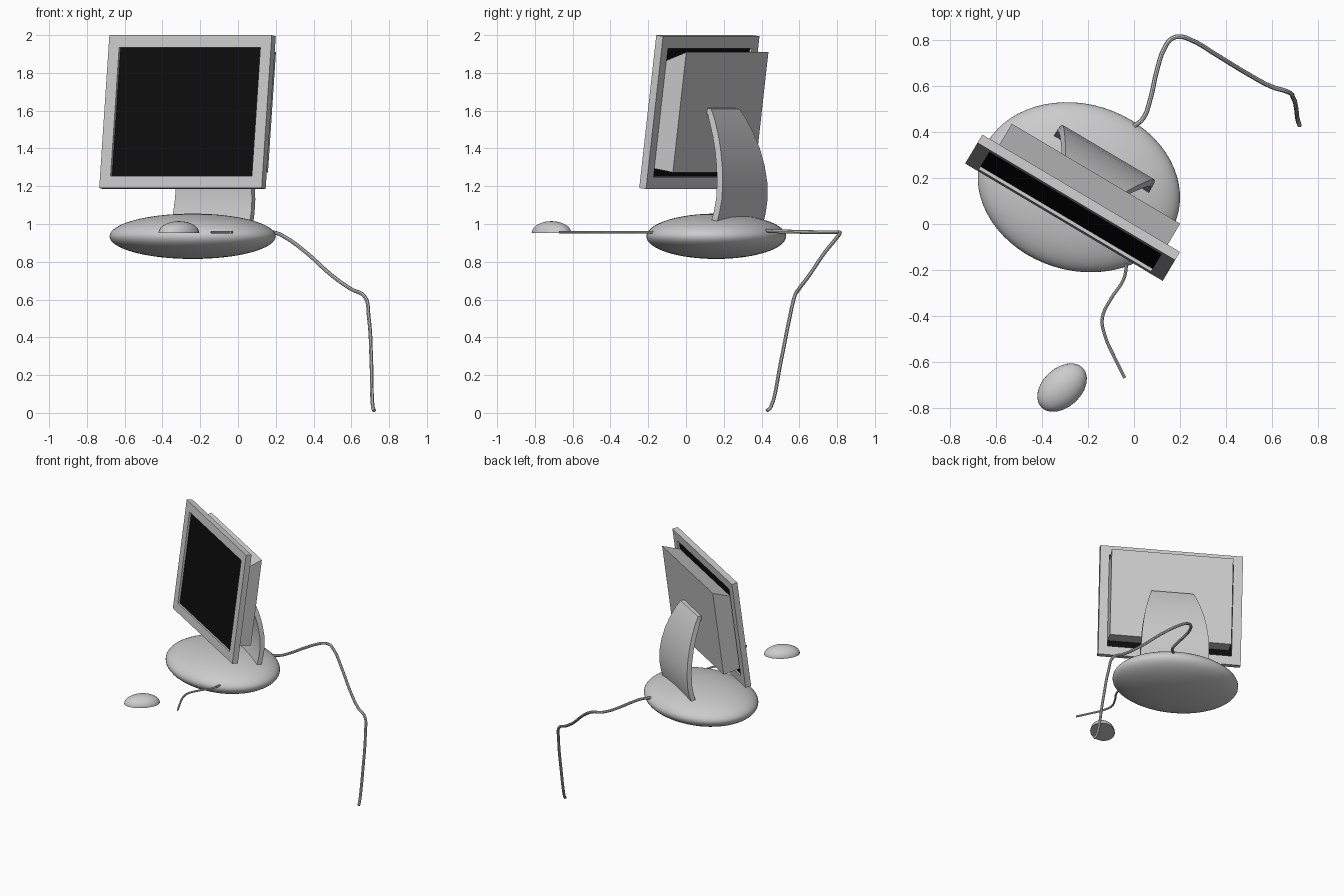
import bpy, bmesh
from math import radians
from mathutils import Matrix, Vector

cube = bpy.data.objects.get("Cube")
if cube:
    bpy.data.objects.remove(cube, do_unlink=True)


def material(name, rgb):
    m = bpy.data.materials.new(name)
    m.use_nodes = True
    col = (*rgb, 1)
    m.diffuse_color = col
    m.node_tree.nodes["Principled BSDF"].inputs["Base Color"].default_value = col
    return m


GREY = material("light_grey", (0.6, 0.6, 0.6))
BLACK = material("screen_black", (0.004, 0.004, 0.004))

# Turned placement of the computer, and the leaning placement of its display
TURN = Matrix.Translation((-0.24, 0.16, 0)) @ Matrix.Rotation(radians(-30.7), 4, 'Z')
LEAN = TURN @ Matrix.Translation((0.022, -0.1115, 1.595)) @ Matrix.Rotation(radians(-7.4), 4, 'X')


def finish(name, bm, mat, matrix=Matrix(), smooth=False):
    bmesh.ops.recalc_face_normals(bm, faces=bm.faces)
    mesh = bpy.data.meshes.new(name)
    bm.to_mesh(mesh)
    bm.free()
    mesh.materials.append(mat)
    ob = bpy.data.objects.new(name, mesh)
    bpy.context.collection.objects.link(ob)
    ob.matrix_world = matrix
    if smooth:
        smooth_by_angle(ob)
    return ob


def smooth_by_angle(ob):
    bpy.ops.object.select_all(action='DESELECT')
    ob.select_set(True)
    bpy.context.view_layer.objects.active = ob
    bpy.ops.object.shade_smooth_by_angle(angle=radians(35))


def rectangle(bm, half_w, bottom, top, y, x=0):
    return [bm.verts.new((x + sx * half_w, y, z))
            for sx, z in ((-1, bottom), (1, bottom), (1, top), (-1, top))]


def bridge(bm, a, b):
    n = len(a)
    for i in range(n):
        j = (i + 1) % n
        bm.faces.new((a[i], a[j], b[j], b[i]))


def block(name, front, back, mat, matrix):
    bm = bmesh.new()
    a, b = rectangle(bm, *front), rectangle(bm, *back)
    bridge(bm, a, b)
    bm.faces.new(a)
    bm.faces.new(b)
    return finish(name, bm, mat, matrix)


def ellipsoid(name, centre, radii, angle, segments, rings, half=False):
    bm = bmesh.new()
    bmesh.ops.create_uvsphere(bm, u_segments=segments, v_segments=rings, radius=1)
    if half:
        geom = bm.verts[:] + bm.edges[:] + bm.faces[:]
        bmesh.ops.bisect_plane(bm, geom=geom, plane_co=(0, 0, 0),
                               plane_no=(0, 0, -1), clear_outer=True)
        rim = [e for e in bm.edges if e.is_boundary]
        bmesh.ops.contextual_create(bm, geom=rim)
    bmesh.ops.scale(bm, vec=radii, verts=bm.verts)
    place = Matrix.Translation(centre) @ Matrix.Rotation(radians(angle), 4, 'Z')
    return finish(name, bm, GREY, place, True)


def cord(name, points, radius):
    cu = bpy.data.curves.new(name, 'CURVE')
    cu.dimensions = '3D'
    cu.bevel_depth = radius
    cu.bevel_resolution = 2
    cu.resolution_u = 5
    cu.use_fill_caps = True
    sp = cu.splines.new('BEZIER')
    sp.bezier_points.add(len(points) - 1)
    for bp, p in zip(sp.bezier_points, points):
        bp.co = Vector(p)
        bp.handle_left_type = bp.handle_right_type = 'AUTO'
    cu.materials.append(GREY)
    ob = bpy.data.objects.new(name, cu)
    bpy.context.collection.objects.link(ob)
    bpy.ops.object.select_all(action='DESELECT')
    ob.select_set(True)
    bpy.context.view_layer.objects.active = ob
    bpy.ops.object.convert(target='MESH')
    smooth_by_angle(bpy.context.view_layer.objects.active)


# Base and mouse
ellipsoid("base", (-0.24, 0.16, 0.935), (0.447, 0.362, 0.12), -17, 64, 32)
ellipsoid("mouse", (-0.313, -0.712, 0.952), (0.125, 0.085, 0.063), 43, 24, 16, True)

# Screen bezel: a rectangular ring
bm = bmesh.new()
H, W, DEEP = 0.408, 0.5, 0.042
loops = [rectangle(bm, W - inset, inset - H, H - inset, y)
         for inset, y in ((0, 0), (0, DEEP), (0.065, DEEP), (0.065, 0))]
for k in range(4):
    bridge(bm, loops[k], loops[(k + 1) % 4])
finish("bezel", bm, GREY, LEAN)

# Dark screen panel and rear housing
block("screen", (0.437, -0.345, 0.345, 0.015), (0.437, -0.345, 0.345, 0.03), BLACK, LEAN)
block("rear_housing", (0.426, -0.298, 0.272, 0.03, 0.012),
      (0.426, -0.304, 0.338, 0.158, 0.012), GREY, LEAN)

# Curved stand arm: depth, height and half width down its outer face
profile = [(0.035, 1.615, 0.14), (0.075, 1.61, 0.147), (0.105, 1.56, 0.163),
           (0.14, 1.48, 0.185), (0.167, 1.4, 0.204), (0.187, 1.31, 0.22),
           (0.197, 1.22, 0.231), (0.195, 1.13, 0.237), (0.182, 1.06, 0.24),
           (0.165, 1.0, 0.241)]
bm = bmesh.new()
rows = [[bm.verts.new((0.033 + side * w, t, z)) for side in (-1, 1)] for t, z, w in profile]
for (a, b), (c, d) in zip(rows, rows[1:]):
    bm.faces.new((a, b, d, c))
arm = finish("stand_arm", bm, GREY, TURN)
if arm.data.polygons[4].normal.y < 0:
    arm.data.flip_normals()
solid = arm.modifiers.new("thickness", 'SOLIDIFY')
solid.thickness = 0.035
solid.offset = -1
bpy.context.view_layer.objects.active = arm
arm.select_set(True)
bpy.ops.object.modifier_apply(modifier=solid.name)
smooth_by_angle(arm)

# Mouse cord lying level in front of the base
path = [(-0.03, -0.16), (-0.045, -0.24), (-0.1, -0.325), (-0.138, -0.41),
        (-0.125, -0.49), (-0.09, -0.57), (-0.04, -0.67)]
cord("mouse_cord", [(x, y, 0.956) for x, y in path], 0.007)

# Power cord running back and hanging down
cord("power_cord", [
    (0, 0.425, 0.965), (0.04, 0.46, 0.962), (0.07, 0.54, 0.96), (0.1, 0.67, 0.957),
    (0.13, 0.76, 0.956), (0.165, 0.807, 0.956), (0.2, 0.815, 0.953), (0.25, 0.8, 0.93),
    (0.36, 0.735, 0.85), (0.5, 0.65, 0.725), (0.6, 0.597, 0.655), (0.67, 0.575, 0.617),
    (0.692, 0.55, 0.51), (0.706, 0.502, 0.27), (0.714, 0.448, 0.03), (0.721, 0.428, 0.011)],
    0.01)
